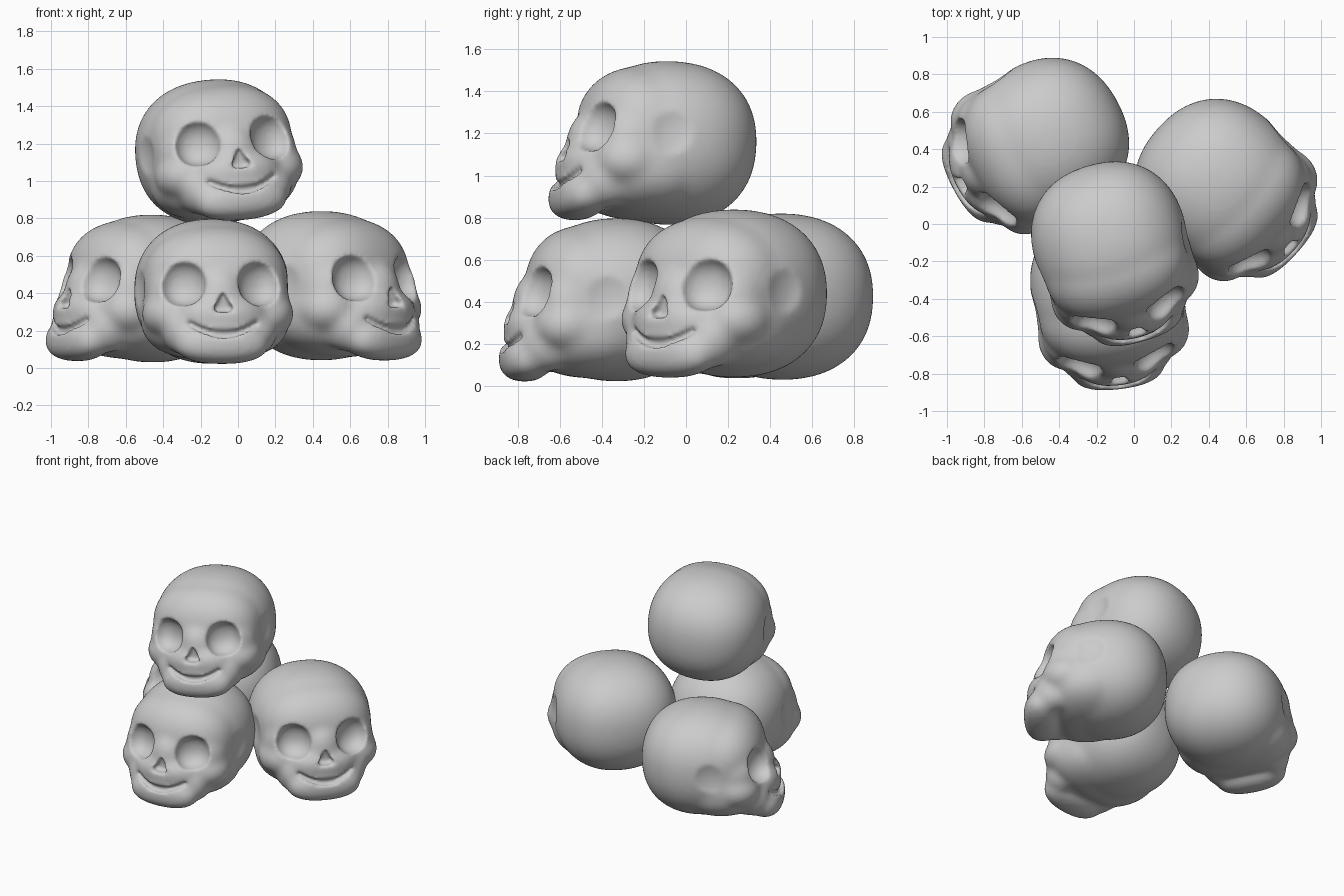
import bpy
import bmesh
from math import radians
from mathutils import Matrix, Vector

if "Cube" in bpy.data.objects:
    bpy.data.objects.remove(bpy.data.objects["Cube"])

bone = bpy.data.materials.new("bone_grey")
bone.use_nodes = True
bone.diffuse_color = (0.6, 0.6, 0.6, 1)
bone.node_tree.nodes["Principled BSDF"].inputs["Base Color"].default_value = (0.6, 0.6, 0.6, 1)


def blob(bm, centre, radii, power=2.0, yaw=0):
    """Rounded lump: a ball pushed towards a box by a higher power."""
    ball = bmesh.ops.create_icosphere(bm, subdivisions=4, radius=1)["verts"]
    turn = Matrix.Rotation(radians(yaw), 3, "Z")
    for v in ball:
        size = sum(abs(c) ** power for c in v.co) ** (1 / power)
        v.co = turn @ (v.co / size * Vector(radii)) + Vector(centre)


def pair(bm, centre, radii, power=2.0, yaw=0):
    x, y, z = centre
    for side in (-1, 1):
        blob(bm, (side * x, y, z), radii, power, side * yaw)


def helper(name, bm):
    mesh = bpy.data.meshes.new(name)
    bm.to_mesh(mesh)
    bm.free()
    obj = bpy.data.objects.new(name, mesh)
    obj.hide_render = True
    bpy.context.collection.objects.link(obj)
    return obj


def evaluated_mesh(obj):
    bpy.context.view_layer.update()
    deps = bpy.context.evaluated_depsgraph_get()
    return bpy.data.meshes.new_from_object(obj.evaluated_get(deps))


# Solid lumps: cranium, forehead, mid face, skull base, nose bridge, muzzle, lips, chin
bm = bmesh.new()
blob(bm, (0, 0, 0), (0.415, 0.415, 0.388), 2.25)
blob(bm, (0, -0.14, 0.05), (0.39, 0.295, 0.305), 2.25)
blob(bm, (0, -0.22, -0.04), (0.385, 0.235, 0.24), 2.5)
blob(bm, (0, -0.14, -0.13), (0.4, 0.275, 0.24), 2.5)
blob(bm, (0, -0.39, -0.03), (0.13, 0.11, 0.16))
blob(bm, (0, -0.36, -0.13), (0.25, 0.18, 0.13), 2.2)
blob(bm, (0, -0.40, -0.21), (0.235, 0.13, 0.12), 2.2)
blob(bm, (0, -0.44, -0.28), (0.255, 0.12, 0.11), 2.4)
# Cheekbones and the jaw sides below them
pair(bm, (0.26, -0.26, -0.12), (0.15, 0.165, 0.13))
pair(bm, (0.2, -0.35, -0.21), (0.11, 0.13, 0.13))
body = helper("skull_body", bm)

# Mouth slit as a smiling tube
smile = bpy.data.curves.new("smile", "CURVE")
smile.dimensions = "3D"
smile.bevel_depth = 0.026
smile.use_fill_caps = True
line = smile.splines.new("POLY")
line.points.add(16)
for i, p in enumerate(line.points):
    x = (i - 8) / 8 * 0.19
    p.co = (x, -0.535 + 1.7 * x * x, -0.23 + 1.8 * x * x, 1)
    p.radius = 1 - 0.4 * abs(i - 8) / 8
smile_obj = bpy.data.objects.new("smile", smile)
bpy.context.collection.objects.link(smile_obj)

# Hollows: eye sockets, temples, nose, mouth
bm = bmesh.new()
bm.from_mesh(evaluated_mesh(smile_obj))
pair(bm, (0.212, -0.435, 0.045), (0.124, 0.11, 0.124), 2.2, 28)
pair(bm, (0.58, -0.13, 0.02), (0.2, 0.25, 0.29))
bmesh.ops.create_cone(bm, cap_ends=True, segments=3, radius1=0.075, radius2=0.075, depth=0.14,
                      matrix=Matrix.Translation((0, -0.535, -0.075)) @ Matrix.Rotation(radians(90), 4, "X"))
bmesh.ops.recalc_face_normals(bm, faces=bm.faces)
hollows = helper("hollows", bm)


def remesh(size, rounds):
    mod = body.modifiers.new("fuse", "REMESH")
    mod.mode = "VOXEL"
    mod.voxel_size = size
    soft = body.modifiers.new("soften", "SMOOTH")
    soft.factor = 0.5
    soft.iterations = rounds


# Fuse the lumps, carve the hollows, soften the rims
remesh(0.016, 24)
cut = body.modifiers.new("carve", "BOOLEAN")
cut.operation = "DIFFERENCE"
cut.solver = "EXACT"
cut.object = hollows
remesh(0.0115, 8)
skull_mesh = evaluated_mesh(body)
skull_mesh.name = "skull"
skull_mesh.materials.clear()
skull_mesh.materials.append(bone)
skull_mesh.polygons.foreach_set("use_smooth", [True] * len(skull_mesh.polygons))

for obj in (body, hollows, smile_obj):
    bpy.data.objects.remove(obj)

# The pile: position, then pitch, roll and yaw in degrees, then scale
pile = {
    "front_skull": ((-0.14, -0.33, 0.41), (0, 0, 7), 1.0),
    "left_skull": ((0.445, 0.228, 0.44), (0, 0, 48), 1.03),
    "right_skull": ((-0.46, 0.455, 0.425), (-1, 0, -62), 1.02),
    "top_skull": ((-0.13, -0.085, 1.155), (-3, -5, 16), 1.0),
}
for name, (place, turn, size) in pile.items():
    skull = bpy.data.objects.new(name, skull_mesh)
    skull.location = place
    skull.rotation_euler = [radians(a) for a in turn]
    skull.scale = (size, size, size)
    bpy.context.collection.objects.link(skull)
